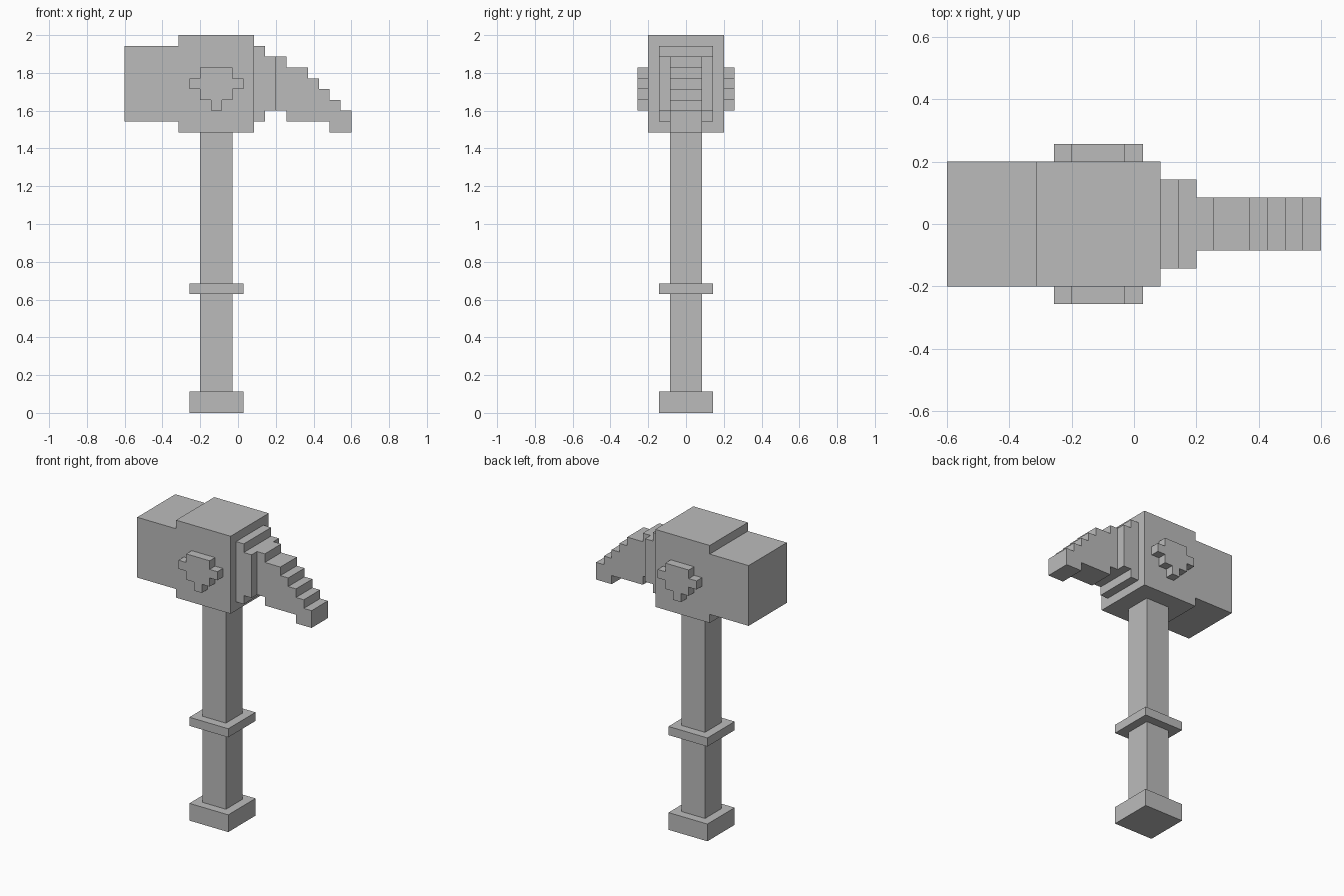
import bpy
import bmesh

cube = bpy.data.objects.get("Cube")
if cube:
    bpy.data.objects.remove(cube, do_unlink=True)

U = 2 / 35  # one grid block; the tool is 21 blocks wide and 35 tall

grey = bpy.data.materials.new("plain_grey")
grey.use_nodes = True
grey.diffuse_color = (0.5, 0.5, 0.5, 1)
grey.node_tree.nodes["Principled BSDF"].inputs["Base Color"].default_value = (0.5, 0.5, 0.5, 1)


def extrude_profile(name, profile, y0, y1):
    """Extrude an x-z outline, given in blocks, from y0 to y1."""
    bm = bmesh.new()
    verts = [bm.verts.new(((x - 10.5) * U, y0 * U, z * U)) for x, z in profile]
    face = bm.faces.new(verts)
    new = bmesh.ops.extrude_face_region(bm, geom=[face])["geom"]
    moved = [v for v in new if isinstance(v, bmesh.types.BMVert)]
    bmesh.ops.translate(bm, verts=moved, vec=(0, (y1 - y0) * U, 0))
    bmesh.ops.recalc_face_normals(bm, faces=bm.faces)
    mesh = bpy.data.meshes.new(name)
    bm.to_mesh(mesh)
    bm.free()
    mesh.materials.append(grey)
    obj = bpy.data.objects.new(name, mesh)
    bpy.context.collection.objects.link(obj)
    return obj


def block(name, x0, x1, z0, z1, half_y):
    return extrude_profile(name, [(x0, z0), (x1, z0), (x1, z1), (x0, z1)], -half_y, half_y)


# Shaft with its pommel and grip ring
block("shaft", 7, 10, 2, 26, 1.5)
block("pommel", 6, 11, 0, 2, 2.5)
block("grip_ring", 6, 11, 11, 12, 2.5)

# Hammer head: the tall core and striking block share one outline
extrude_profile("hammer_head", [
    (0, 27), (5, 27), (5, 26), (12, 26), (12, 35), (5, 35), (5, 34), (0, 34)], -3.5, 3.5)

# Stepped collar holding the pick
block("collar_wide", 12, 13, 27, 34, 2.5)
block("collar_narrow", 13, 14, 28, 33, 2.5)

# Stair-stepped pick: each step is (x start, x end, bottom, top)
steps = [(14, 15, 28, 33), (15, 17, 27, 32), (17, 18, 27, 31),
         (18, 19, 27, 30), (19, 20, 26, 29), (20, 21, 26, 28)]
lower, upper = [], []
for x0, x1, low, high in steps:
    lower += [(x0, low), (x1, low)]
    upper += [(x0, high), (x1, high)]
outline = list(dict.fromkeys(lower + upper[::-1]))
extrude_profile("pick", outline, -1.5, 1.5)

# Raised emblem on both cheeks, mirrored from half an outline
half = [(0.5, 28), (0.5, 29), (1.5, 29), (1.5, 30), (1.5, 31), (1.5, 32)]
half = [(0.5, 28), (0.5, 29), (1.5, 29), (1.5, 31 - 1), (2.5, 30),
        (2.5, 31), (1.5, 31), (1.5, 32)]
emblem = [(8.5 + x, z) for x, z in half] + [(8.5 - x, z) for x, z in reversed(half)]
for name, y0, y1 in (("front_emblem", -4.5, -3.5), ("back_emblem", 3.5, 4.5)):
    extrude_profile(name, emblem, y0, y1)
